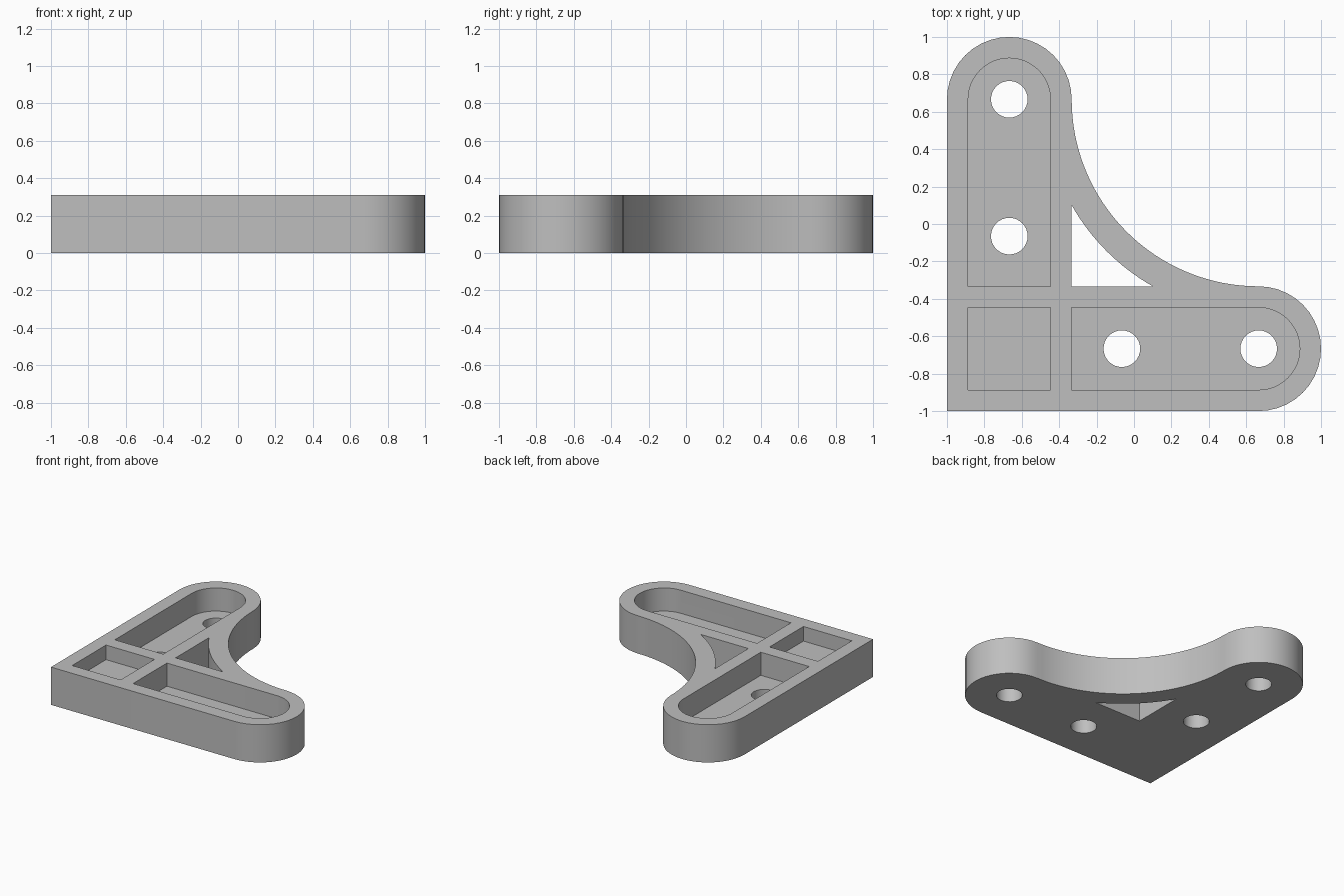
import bpy, bmesh
from math import cos, sin, radians

cube = bpy.data.objects.get("Cube")
if cube:
    bpy.data.objects.remove(cube, do_unlink=True)

HEIGHT = 0.31
ARM = 2 / 3            # arm end centre, and hole spacing base
R_END = 1 / 3          # outer radius of the arm ends
R_POCKET = 0.22        # inner radius of the pockets
EDGE = ARM + R_POCKET
INNER = R_POCKET - ARM
LONG_FLOOR = 0.12
SQUARE_FLOOR = 0.19

grey = bpy.data.materials.new("plain_grey")
grey.use_nodes = True
colour = (0.52, 0.52, 0.52, 1)
grey.diffuse_color = colour
grey.node_tree.nodes["Principled BSDF"].inputs["Base Color"].default_value = colour


def arc(cx, cy, r, start, end, steps):
    angles = [radians(start + (end - start) * i / steps) for i in range(steps + 1)]
    return [(cx + r * cos(a), cy + r * sin(a)) for a in angles]


def prism(name, points, z0, z1):
    """Extrude a flat outline between two heights."""
    bm = bmesh.new()
    face = bm.faces.new([bm.verts.new((x, y, z0)) for x, y in points])
    top = bmesh.ops.extrude_face_region(bm, geom=[face])["geom"]
    bmesh.ops.translate(bm, vec=(0, 0, z1 - z0),
                        verts=[v for v in top if isinstance(v, bmesh.types.BMVert)])
    bmesh.ops.remove_doubles(bm, verts=bm.verts, dist=0.0001)
    bmesh.ops.recalc_face_normals(bm, faces=bm.faces)
    mesh = bpy.data.meshes.new(name)
    bm.to_mesh(mesh)
    bm.free()
    obj = bpy.data.objects.new(name, mesh)
    bpy.context.collection.objects.link(obj)
    mesh.materials.append(grey)
    return obj


def flip(points):
    """Mirror an outline across the bracket's diagonal."""
    return [(y, x) for x, y in points]


# Bracket body: square corner, two rounded arms, concave sweep between them
outline = [(-1, -1)]
outline += arc(ARM, -ARM, R_END, -90, 90, 20)
outline += arc(ARM, ARM, 1.0, 270, 180, 32)[1:]
outline += arc(-ARM, ARM, R_END, 0, 180, 20)[1:]
bracket = prism("corner_bracket", outline, 0, HEIGHT)

# Long pockets and screw holes, one set per arm
cutters = []
pocket = [(-R_END, -EDGE)] + arc(ARM, -ARM, R_POCKET, -90, 90, 24) + [(-R_END, INNER)]
for shape in (pocket, flip(pocket)):
    cutters.append(prism("arm_pocket_cutter", shape, LONG_FLOOR, 1))
for along in (-0.065, ARM):
    hole = arc(along, -ARM, 0.098, 0, 348.75, 31)
    for shape in (hole, flip(hole)):
        cutters.append(prism("screw_hole_cutter", shape, -1, 1))

# Shallow square corner pocket
square = [(-EDGE, -EDGE), (INNER, -EDGE), (INNER, INNER), (-EDGE, INNER)]
cutters.append(prism("corner_pocket_cutter", square, SQUARE_FLOOR, 1))

# Curved triangular opening behind the sweep
opening = [(-R_END, -R_END)] + arc(ARM, ARM, 1.149, 240.5, 209.5, 16)
cutters.append(prism("web_opening_cutter", opening, -1, 1))

bpy.ops.object.select_all(action='DESELECT')
bracket.select_set(True)
bpy.context.view_layer.objects.active = bracket
for cutter in cutters:
    cutter.hide_render = True
    cut = bracket.modifiers.new("cut", 'BOOLEAN')
    cut.operation = 'DIFFERENCE'
    cut.solver = 'EXACT'
    cut.object = cutter
    bpy.ops.object.modifier_apply(modifier=cut.name)
    bpy.data.objects.remove(cutter, do_unlink=True)

bpy.ops.object.shade_smooth_by_angle(angle=radians(30))
